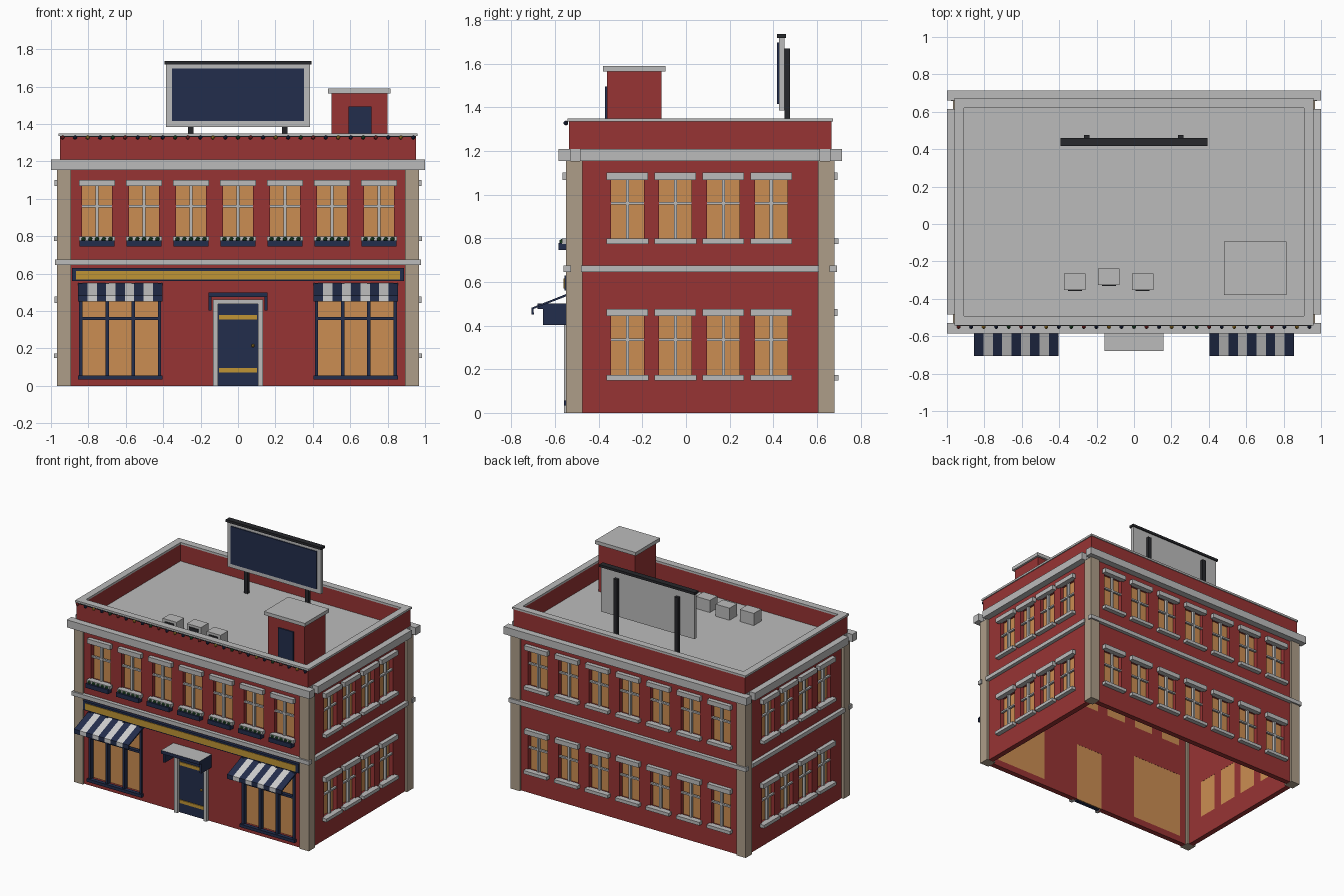
import bpy, bmesh, math
from mathutils import Matrix, Vector

cube = bpy.data.objects.get("Cube")
if cube:
    bpy.data.objects.remove(cube, do_unlink=True)


def material(name, *rgb):
    m = bpy.data.materials.new(name)
    m.use_nodes = True
    m.diffuse_color = (*rgb, 1)
    m.node_tree.nodes["Principled BSDF"].inputs["Base Color"].default_value = (*rgb, 1)
    return m


brick = material("brick red", .31, .034, .034)
stone = material("stone grey", .5, .5, .5)
sand = material("sandstone", .42, .34, .25)
navy = material("navy paint", .016, .026, .072)
gold = material("gold paint", .53, .3, .035)
glow = material("lit glass", .6, .27, .085)
metal = material("dark metal", .02, .021, .025)
white = material("awning white", .62, .62, .62)
green = material("leaf green", .02, .09, .03)

WORLD = Matrix.Identity(4)
CENTRE = Matrix.Translation((0, .065, 0))
THICK = .04


def finish(name, bm, mats, frame=WORLD):
    bm.transform(frame)
    mesh = bpy.data.meshes.new(name)
    bm.to_mesh(mesh)
    bm.free()
    for m in mats:
        mesh.materials.append(m)
    ob = bpy.data.objects.new(name, mesh)
    bpy.context.scene.collection.objects.link(ob)
    return ob


def boxes(name, mat, parts, frame=WORLD):
    """One object from boxes given as (centre, size)."""
    bm = bmesh.new()
    for centre, size in parts:
        place = Matrix.Translation(centre) @ Matrix.Diagonal((*size, 1))
        bmesh.ops.create_cube(bm, size=1, matrix=place)
    return finish(name, bm, [mat], frame)


def balls(name, mats, points, radius, frame=WORLD):
    bm = bmesh.new()
    for i, p in enumerate(points):
        made = bmesh.ops.create_icosphere(bm, subdivisions=1, radius=radius,
                                          matrix=Matrix.Translation(p))
        for f in {f for v in made["verts"] for f in v.link_faces}:
            f.material_index = i % len(mats)
    return finish(name, bm, mats, frame)


def ring(name, mat, half_x, half_y, width, low, high):
    mid, tall = (low + high) / 2, high - low
    parts = []
    for s in (-1, 1):
        parts.append(((0, s * (half_y - width / 2), mid), (2 * half_x, width, tall)))
        parts.append(((s * (half_x - width / 2), 0, mid),
                      (width, 2 * (half_y - width), tall)))
    return boxes(name, mat, parts, CENTRE)


def wall(name, half, top, holes, frame):
    """Flat wall with rectangular openings (u, low, high, half width)."""
    us = sorted({-half, half, *[h[0] + s * h[3] for h in holes for s in (-1, 1)]})
    zs = sorted({0, top, *[z for h in holes for z in h[1:3]]})
    bm = bmesh.new()
    for u, v in zip(us, us[1:]):
        for a, b in zip(zs, zs[1:]):
            cu, cz = (u + v) / 2, (a + b) / 2
            if not any(abs(cu - h[0]) < h[3] and h[1] < cz < h[2] for h in holes):
                bm.faces.new([bm.verts.new(p) for p in
                              ((u, 0, a), (v, 0, a), (v, 0, b), (u, 0, b))])
    bmesh.ops.remove_doubles(bm, verts=bm.verts, dist=.0001)
    ob = finish(name, bm, [brick], frame)
    ob.modifiers.new("thickness", "SOLIDIFY").thickness = THICK


# Facades: walls, lit panes, window trim, string courses and cornices
UPPER, LOWER, TALL = .79, .165, .285
row_long = [(i - 3) * .2513 for i in range(7)]
row_side = [(i - 1.5) * .2197 - .004 for i in range(4)]
SHOPS = (-.63, .63)
shop_holes = [(x, .05, .55, .215) for x in SHOPS] + [(0, 0, .45, .115)]


def facade(side, angle, distance, half, row, floors, pane_half, extra=()):
    frame = CENTRE @ Matrix.Rotation(angle, 4, "Z") @ Matrix.Translation((0, -distance, 0))
    holes = [(u, z, z + TALL, pane_half) for z in floors for u in row]
    everything = holes + list(extra)
    wall(side + "_wall", half, 1.155, everything, frame)
    boxes(side + "_panes", glow, [((u, .035, (a + b) / 2), (2 * w, .008, b - a))
                                  for u, a, b, w in everything], frame)
    trim, bars = [], []
    for u, low, high, w in holes:
        trim.append(((u, -.01, high + .01), (.19, .04, .034)))
        trim.append(((u, -.012, low - .004), (.192, .044, .024)))
        bars.append(((u, .01, (low + high) / 2), (.014, .02, TALL)))
        bars.append(((u, .01, low + .17), (2 * w, .016, .012)))
    boxes(side + "_lintels_and_sills", stone, trim, frame)
    boxes(side + "_window_bars", stone, bars, frame)
    long = distance < half
    boxes(side + "_string_course", stone,
          [((0, -.01, .66), (1.955 if long else 1.09, .034, .03))], frame)
    boxes(side + "_cornice", stone,
          [((0, -.022, 1.182), (2 if long else 1.1, .056, .056))], frame)
    return frame


quarter = math.pi / 2
front = facade("front", 0, .6, .95, row_long, [UPPER], .08, shop_holes)
facade("back", 2 * quarter, .6, .95, row_long, [UPPER, LOWER], .08)
facade("left", quarter, .95, .56, row_side, [UPPER, LOWER], .075)
facade("right", -quarter, .95, .56, [-u for u in row_side], [UPPER, LOWER], .075)

boxes("corner_pillars", sand, [((x * .93, y * .577, .577), (.075, .075, 1.155))
                               for x in (-1, 1) for y in (-1, 1)], CENTRE)

# Roof and parapet
boxes("roof_slab", stone, [((0, 0, 1.182), (1.91, 1.19, .055))], CENTRE)
ring("parapet", brick, .953, .602, .043, 1.205, 1.335)
ring("parapet_cap", stone, .96, .608, .052, 1.335, 1.35)

# Flower boxes under the upper front windows
boxes("planters", navy, [((u, -.03, .762), (.186, .04, .032)) for u in row_long], front)
balls("plants", [green], [(u + (k - 2) * .036, -.034, .785)
                          for u in row_long for k in range(5)], .013, front)

# Shop sign band
boxes("sign_band", navy, [((0, -.01, .595), (1.775, .024, .068))], front)
boxes("sign_face", gold, [((0, -.023, .592), (1.73, .006, .046))], front)

# Shop windows
frames = []
for x in SHOPS:
    frames += [((x + k * .07, .005, .3), (.018, .03, .5)) for k in (-3, -1, 1, 3)]
    frames.append(((x, .005, .36), (.43, .026, .016)))
    frames.append(((x, -.008, .045), (.45, .03, .022)))
boxes("shop_window_frames", navy, frames, front)

# Striped awnings
profile = [(0, .55), (-.172, .482), (-.172, .45)]
STRIPES = 9
for label, x in zip(("right", "left"), SHOPS):
    bm = bmesh.new()
    columns = [[bm.verts.new((x + (i / STRIPES - .5) * .45, y, z)) for y, z in profile]
               for i in range(STRIPES + 1)]
    for i, (a, b) in enumerate(zip(columns, columns[1:])):
        for k in range(len(profile) - 1):
            f = bm.faces.new((a[k], a[k + 1], b[k + 1], b[k]))
            f.material_index = i % 2
    awning = finish(label + "_awning", bm, [navy, white], front)
    awning.modifiers.new("thickness", "SOLIDIFY").thickness = .01

# Entrance
boxes("door_frame", stone, [((s * .12, -.005, .23), (.026, .04, .46)) for s in (-1, 1)]
      + [((0, -.005, .45), (.266, .04, .024))], front)
boxes("door", navy, [((0, .01, .22), (.214, .025, .44))], front)
boxes("door_bands", gold, [((0, -.005, z), (.205, .008, .024)) for z in (.084, .366)], front)
balls("door_knob", [gold], [(.08, -.01, .215)], .01, front)
canopy = boxes("door_canopy", navy, [((0, -.072, .488), (.316, .145, .025))], front)
canopy.data.materials.append(stone)
for f in canopy.data.polygons:
    f.material_index = int(f.normal.z > .5)
boxes("canopy_brackets", navy, [((s * .15, -.06, .44), (.014, .12, .076))
                                for s in (-1, 1)], front)

# String of lights along the parapet
balls("string_lights", [brick, navy, gold, navy, green],
      [((i - 14) * .067, -.55, 1.328) for i in range(29)], .012)
boxes("light_wire", metal, [((0, -.544, 1.334), (1.9, .005, .005))])

# Stair house
boxes("stair_house", brick, [((.65, -.237, 1.385), (.3, .25, .36))])
boxes("stair_house_cap", stone, [((.648, -.237, 1.577), (.335, .285, .026))])
boxes("stair_house_door", navy, [((.652, -.365, 1.352), (.124, .012, .285))])

# Billboard
boxes("billboard_posts", metal, [((x, .464, 1.44), (.03, .024, .46)) for x in (-.253, .25)])
boxes("billboard_board", stone, [((0, .438, 1.555), (.77, .026, .34))])
boxes("billboard_face", navy, [((0, .422, 1.556), (.705, .009, .28))])
boxes("billboard_top_bar", metal, [((0, .438, 1.727), (.786, .042, .018))])

# Roof vents
vents = [(-.316, -.308), (-.134, -.283), (.046, -.308)]
boxes("roof_vents", stone, [((x, y, 1.255), (.115, .088, .09)) for x, y in vents])
boxes("vent_grilles", metal, [((x, y - .046, 1.255), (.075, .006, .055)) for x, y in vents])
